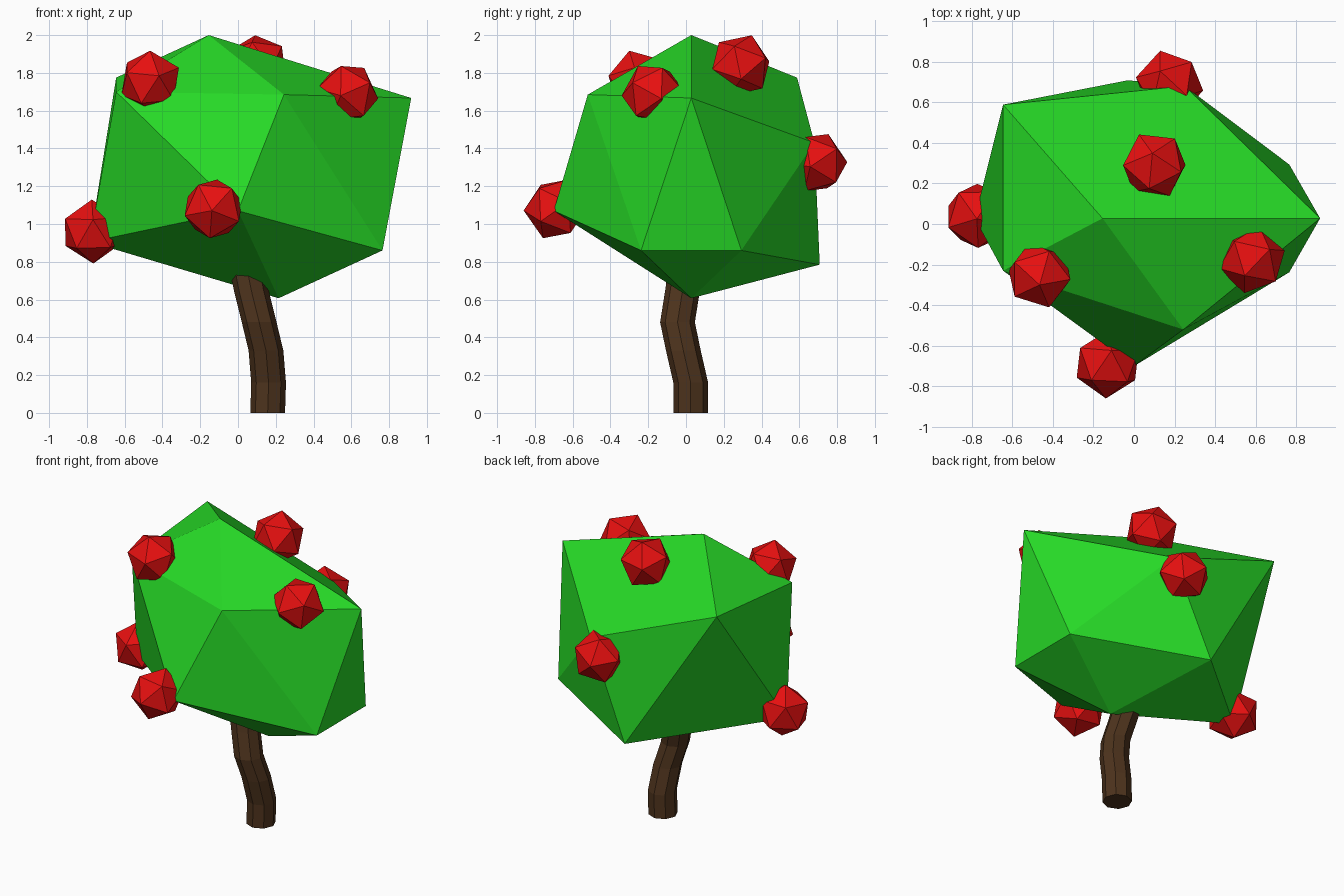
import bpy, bmesh, math
from mathutils import Vector

if "Cube" in bpy.data.objects:
    bpy.data.objects.remove(bpy.data.objects["Cube"])


def material(name, color):
    m = bpy.data.materials.new(name)
    m.diffuse_color = (*color, 1)
    m.use_nodes = True
    m.node_tree.nodes["Principled BSDF"].inputs["Base Color"].default_value = m.diffuse_color
    return m


def make_object(name, verts, faces, mat):
    mesh = bpy.data.meshes.new(name)
    mesh.from_pydata(verts, [], faces)
    bm = bmesh.new()
    bm.from_mesh(mesh)
    bmesh.ops.recalc_face_normals(bm, faces=bm.faces)
    bm.to_mesh(mesh)
    bm.free()
    mesh.materials.append(mat)
    obj = bpy.data.objects.new(name, mesh)
    bpy.context.collection.objects.link(obj)
    return obj


green = material("leaf_green", (0.02, 0.70, 0.02))
red = material("fruit_red", (0.80, 0.005, 0.005))
brown = material("bark_brown", (0.075, 0.033, 0.012))

# Crown: an irregular icosahedron, two staggered rings of five between two tips
top, bottom = (-0.155, 0.028, 2.0), (0.215, 0.028, 0.607)
upper = [(0.917, 0.028, 1.667), (0.25, 0.68, 1.43), (-0.645, 0.588, 1.775),
         (-0.645, -0.23, 1.70), (0.243, -0.52, 1.685)]
lower = [(0.765, 0.293, 0.86), (-0.03, 0.708, 0.785), (-0.785, 0.028, 0.905),
         (0.0, -0.70, 1.07), (0.765, -0.238, 0.86)]
faces = []
for i in range(5):
    j = (i + 1) % 5
    u, un, l, ln = 1 + i, 1 + j, 6 + i, 6 + j
    faces += [(0, u, un), (u, l, un), (un, l, ln), (l, 11, ln)]
make_object("crown", [top, *upper, *lower, bottom], faces, green)

# Trunk: eight-sided tube along a bent path, ending inside the crown
path = [(0.157, 0.025, 0), (0.162, 0.025, 0.16), (0.148, -0.014, 0.33),
        (0.112, -0.045, 0.48), (0.070, -0.018, 0.65), (0.045, 0.0, 0.78)]
SIDES, RADIUS = 8, 0.092
verts, faces = [], []
for p in path:
    for k in range(SIDES):
        a = math.tau * k / SIDES
        verts.append(Vector(p) + RADIUS * Vector((math.cos(a), math.sin(a), 0)))
for r in range(len(path) - 1):
    for k in range(SIDES):
        n = (k + 1) % SIDES
        faces.append((r * SIDES + k, r * SIDES + n, (r + 1) * SIDES + n, (r + 1) * SIDES + k))
faces += [tuple(range(SIDES)), tuple(range(len(verts) - SIDES, len(verts)))]
make_object("trunk", verts, faces, brown)

# Fruits: small icosahedra at different tilts around the crown
fruits = [(-0.465, -0.25, 1.755), (0.58, -0.175, 1.69), (-0.13, -0.69, 1.08),
          (-0.77, 0.04, 0.96), (0.10, 0.29, 1.84), (0.175, 0.69, 1.325)]
for i, loc in enumerate(fruits):
    bpy.ops.mesh.primitive_ico_sphere_add(
        subdivisions=1, radius=0.17, location=loc,
        rotation=(0.3 + 0.9 * i, 0.35 * i, 0.7 * i))
    obj = bpy.context.object
    obj.name = f"fruit_{i + 1}"
    obj.data.materials.append(red)
